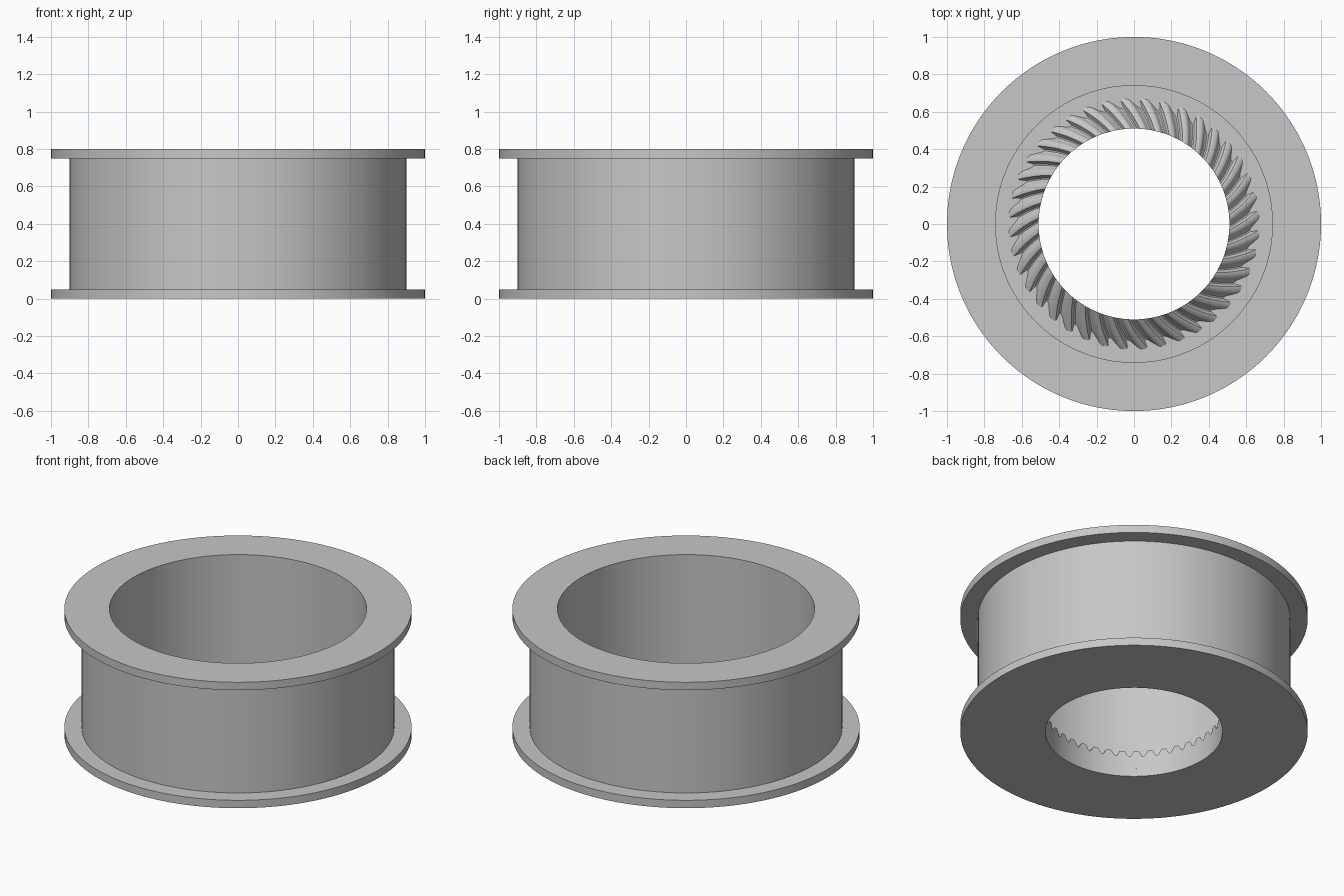
import bpy, bmesh, math

cube = bpy.data.objects.get("Cube")
if cube:
    bpy.data.objects.remove(cube)

grey = bpy.data.materials.new("plain grey")
grey.use_nodes = True
colour = (0.57, 0.57, 0.57, 1)
grey.diffuse_color = colour
grey.node_tree.nodes["Principled BSDF"].inputs["Base Color"].default_value = colour

FLOOR, BORE = 0.05, 0.51


def polar(r, angle, z):
    return (r * math.cos(angle), r * math.sin(angle), z)


def skin_rings(name, rings, closed, sharp):
    """Join equal-length rings of points with quads."""
    bm = bmesh.new()
    loops = [[bm.verts.new(p) for p in ring] for ring in rings]
    n = len(loops[0])
    pairs = list(zip(loops, loops[1:]))
    if closed:
        pairs.append((loops[-1], loops[0]))
    for a, b in pairs:
        for i in range(n):
            j = (i + 1) % n
            bm.faces.new((a[i], a[j], b[j], b[i]))
    mesh = bpy.data.meshes.new(name)
    bm.to_mesh(mesh)
    bm.free()
    mesh.materials.append(grey)
    obj = bpy.data.objects.new(name, mesh)
    bpy.context.collection.objects.link(obj)
    bpy.ops.object.select_all(action="DESELECT")
    obj.select_set(True)
    bpy.context.view_layer.objects.active = obj
    bpy.ops.object.shade_smooth_by_angle(angle=math.radians(sharp))
    return obj


# Flanged drum with a stepped bore
SEGMENTS = 160
profile = [(BORE, 0), (1, 0), (1, FLOOR), (0.9, FLOOR), (0.9, 0.75),
           (1, 0.75), (1, 0.8), (0.74, 0.8), (0.74, FLOOR), (BORE, FLOOR)]
turns = [2 * math.pi * i / SEGMENTS for i in range(SEGMENTS)]
skin_rings("flanged_drum", [[polar(r, a, z) for a in turns] for r, z in profile], True, 30)

# Spiral bevel teeth rising from the floor towards the bore
TEETH, STEPS = 40, 8
PITCH = 2 * math.pi / TEETH
TWIST = math.radians(10)
# One tooth: position within the pitch, height from root to tip
tooth = [(0, 0), (0.1, 0.1), (0.2, 0.5), (0.29, 0.9), (0.36, 1),
         (0.64, 1), (0.71, 0.9), (0.8, 0.5), (0.9, 0.1)]


def tooth_ring(t):
    ring = []
    for k in range(TEETH):
        for u, h in tooth:
            r = BORE + t * (0.11 + 0.05 * h)
            top = 0.13 + 0.036 * h
            angle = (k + u) * PITCH - TWIST * (0.67 - r) / 0.16
            ring.append(polar(r, angle, top + (FLOOR - top) * t))
    return ring


rings = [tooth_ring(s / STEPS) for s in range(STEPS + 1)]
bore_ring = [(x, y, FLOOR) for x, y, z in rings[0]]
skin_rings("bevel_gear_teeth", [bore_ring] + rings, False, 35)

# Face every surface outwards; the tooth skin must look up
for name in ("flanged_drum", "bevel_gear_teeth"):
    mesh = bpy.data.objects[name].data
    bm = bmesh.new()
    bm.from_mesh(mesh)
    if name == "flanged_drum":
        bmesh.ops.recalc_face_normals(bm, faces=bm.faces)
    else:
        bm.normal_update()
        if sum(f.normal.z for f in bm.faces) < 0:
            bmesh.ops.reverse_faces(bm, faces=bm.faces)
    bm.to_mesh(mesh)
    bm.free()
